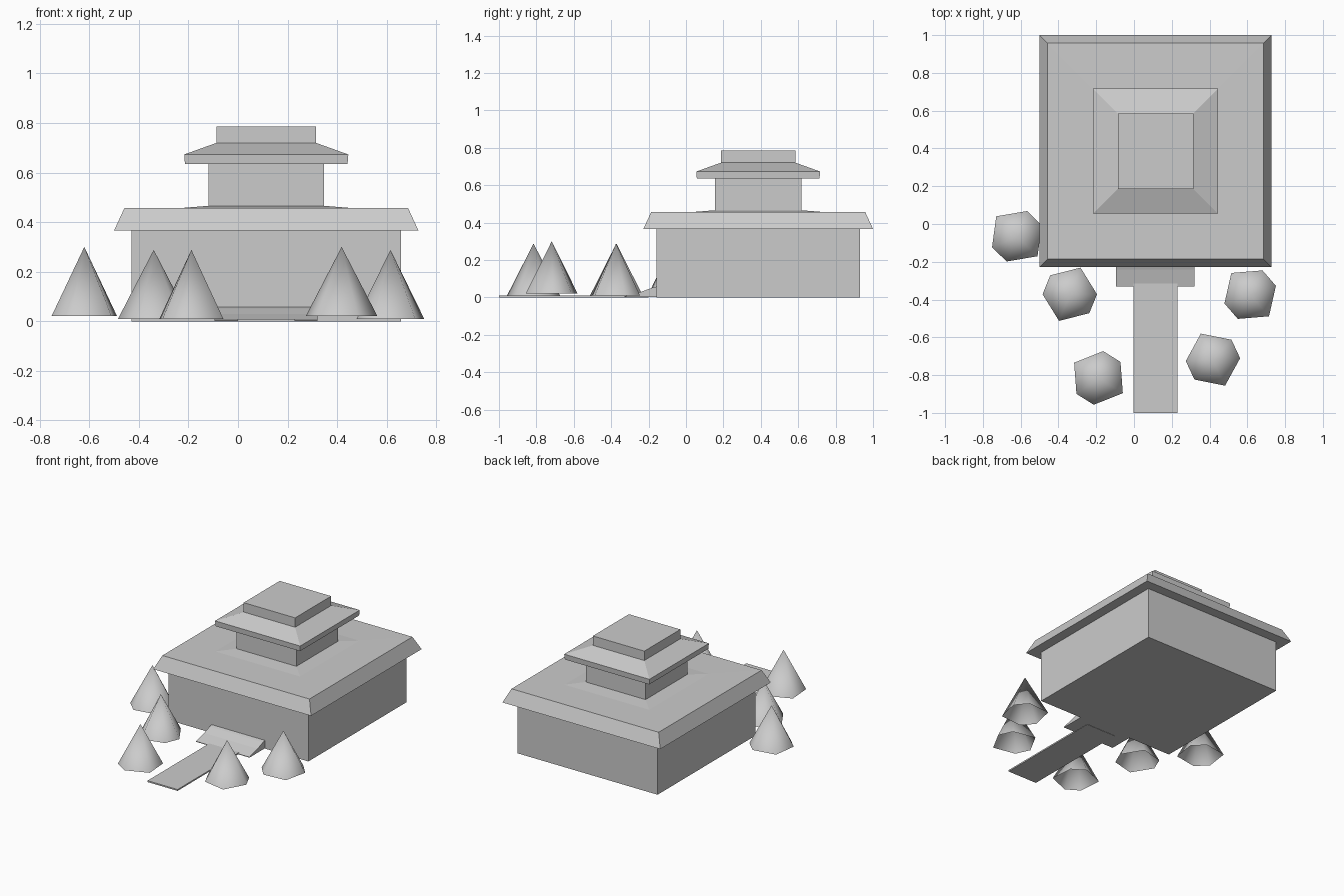
import bpy, bmesh
from math import cos, sin, radians

if "Cube" in bpy.data.objects:
    bpy.data.objects.remove(bpy.data.objects["Cube"])

CX, CY = 0.114, 0.386  # middle of the building


def make(name, bm):
    bmesh.ops.recalc_face_normals(bm, faces=bm.faces)
    me = bpy.data.meshes.new(name)
    bm.to_mesh(me)
    bm.free()
    ob = bpy.data.objects.new(name, me)
    bpy.context.collection.objects.link(ob)
    return ob


def loft(bm, a, b):
    n = len(a)
    for i in range(n):
        j = (i + 1) % n
        bm.faces.new((a[i], a[j], b[j], b[i]))


def square_stack(name, levels):
    """Closed square tower from (half width, z) levels."""
    bm = bmesh.new()
    rings = [[bm.verts.new((CX + sx * h, CY + sy * h, z))
              for sx, sy in ((-1, -1), (1, -1), (1, 1), (-1, 1))]
             for h, z in levels]
    for a, b in zip(rings, rings[1:]):
        loft(bm, a, b)
    bm.faces.new(rings[0][::-1])
    bm.faces.new(rings[-1])
    return make(name, bm)


def extrude_x(name, x0, x1, profile):
    """Side profile of (y, z) points stretched from x0 to x1."""
    bm = bmesh.new()
    a = [bm.verts.new((x0, y, z)) for y, z in profile]
    b = [bm.verts.new((x1, y, z)) for y, z in profile]
    loft(bm, a, b)
    bm.faces.new(a[::-1])
    bm.faces.new(b)
    return make(name, bm)


def tree(name, x, y, z, turn):
    """Open six-sided cone with two short sides."""
    bm = bmesh.new()
    tip = bm.verts.new((x, y, z + 0.278))
    ring = []
    for deg, r in ((22, .144), (90, .152), (158, .144),
                   (202, .144), (270, .152), (338, .144)):
        t = radians(deg + turn)
        ring.append(bm.verts.new((x + r * cos(t), y + r * sin(t), z)))
    for i in range(6):
        f = bm.faces.new((ring[i], ring[(i + 1) % 6], tip))
        f.smooth = True
    return make(name, bm)


# Building, bottom to top
square_stack("hall_walls", [(0.544, 0.0), (0.544, 0.37)])
square_stack("lower_roof", [(0.614, 0.366), (0.572, 0.457), (0.33, 0.458), (0.232, 0.466)])
square_stack("tower_walls", [(0.232, 0.46), (0.232, 0.64)])
square_stack("upper_roof", [(0.328, 0.635), (0.331, 0.673), (0.2, 0.72)])
square_stack("roof_cap", [(0.2, 0.715), (0.2, 0.786)])

# Entrance ramp and path
extrude_x("entrance_ramp", -0.095, 0.32,
          [(-0.33, 0.002), (-0.15, 0.002), (-0.15, 0.06), (-0.18, 0.052), (-0.24, 0.03), (-0.33, 0.006)])
extrude_x("path", -0.003, 0.23,
          [(-1.0, 0.0), (-0.2, 0.0), (-0.2, 0.01), (-1.0, 0.01)])

# Trees
for i, (x, y, z, turn) in enumerate([(-0.62, -0.065, 0.022, 46),
                                     (-0.34, -0.372, 0.01, -22),
                                     (-0.188, -0.815, 0.01, 58),
                                     (0.418, -0.718, 0.022, 25),
                                     (0.615, -0.374, 0.01, 41)]):
    tree(f"tree_{i + 1}", x, y, z, turn)
